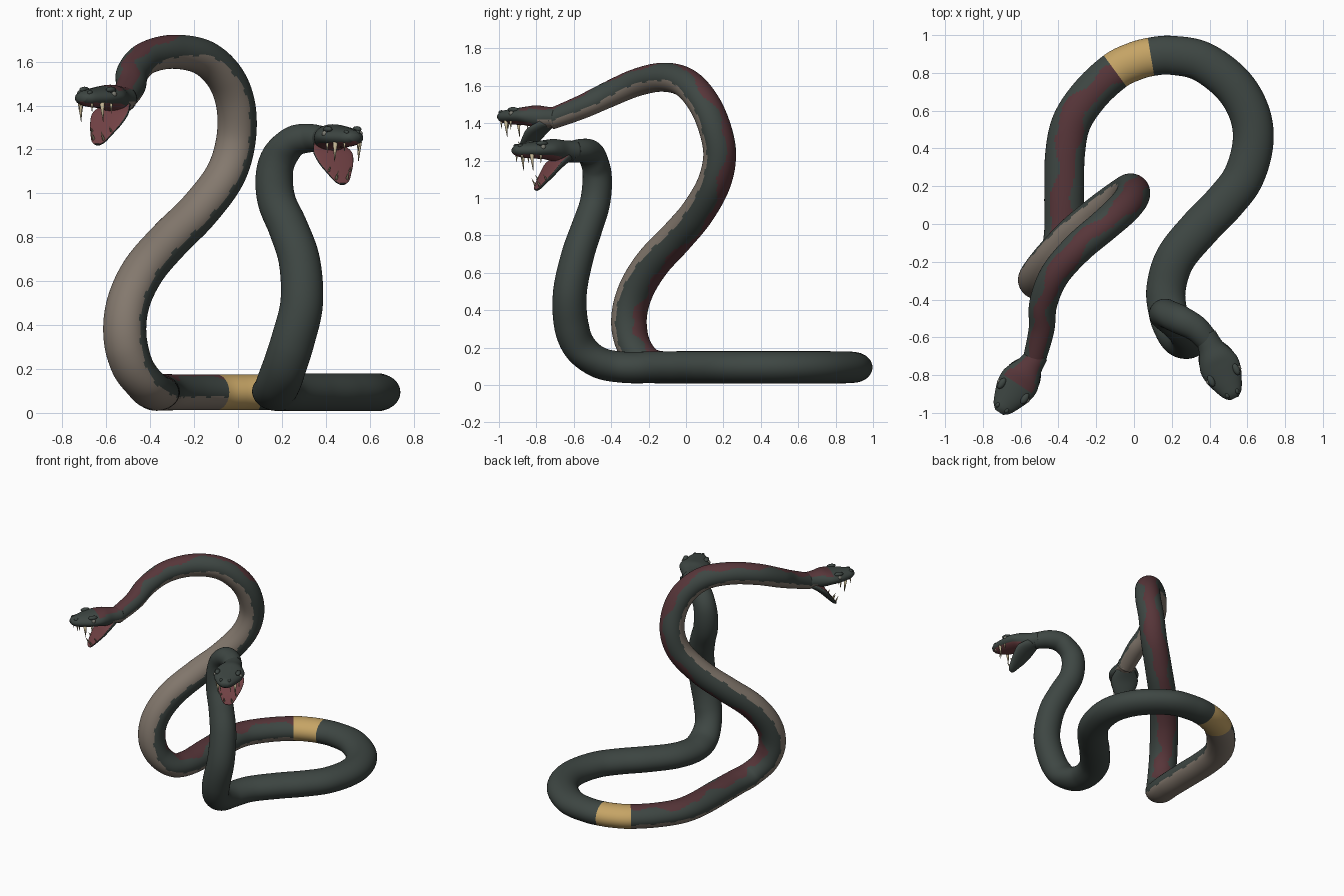
import bpy, bmesh, math
from mathutils import Vector, Matrix

if "Cube" in bpy.data.objects:
    bpy.data.objects.remove(bpy.data.objects["Cube"])

COLORS = {"dark_green": (.048, .062, .056), "maroon": (.095, .036, .041), "belly_beige": (.23, .19, .155),
          "gold": (.56, .37, .13), "mouth_red": (.17, .055, .06), "ivory": (.52, .44, .28), "eye_grey": (.2, .2, .17)}
NAMES = list(COLORS)
MATS = []
for n, c in COLORS.items():
    m = bpy.data.materials.new(n)
    m.diffuse_color = (*c, 1)
    m.use_nodes = True
    m.node_tree.nodes["Principled BSDF"].inputs["Base Color"].default_value = m.diffuse_color
    MATS.append(m)
GREEN, RED, BEIGE, GOLD, MOUTH, IVORY, EYE = range(7)


def finish(bm, name):
    me = bpy.data.meshes.new(name)
    for f in bm.faces:
        f.smooth = True
    bm.to_mesh(me)
    bm.free()
    for m in MATS:
        me.materials.append(m)
    ob = bpy.data.objects.new(name, me)
    bpy.context.collection.objects.link(ob)
    return ob


def smooth_path(rows, steps):
    """Catmull-Rom samples of equal-length tuples, with the path parameter."""
    out = []
    n = len(rows)
    for i in range(n - 1):
        p = [rows[max(i - 1, 0)], rows[i], rows[i + 1], rows[min(i + 2, n - 1)]]
        for k in range(steps + (i == n - 2)):
            t = k / steps
            out.append((i + t, [.5 * (2 * b + (c - a) * t + (2 * a - 5 * b + 4 * c - d) * t * t
                                      + (3 * b - a - 3 * c + d) * t ** 3) for a, b, c, d in zip(*p)]))
    return out


def loft(rings, rule):
    """Skin closed rings; rule(ring, side) gives a material, or None."""
    bm = bmesh.new()
    vs = [[bm.verts.new(p) for p in r] for r in rings]
    n = len(vs[0])
    for i in range(len(vs) - 1):
        for j in range(n):
            k = (j + 1) % n
            f = bm.faces.new((vs[i][j], vs[i][k], vs[i + 1][k], vs[i + 1][j]))
            f.material_index = rule(i, j)
    bm.faces.new(vs[0])
    bm.faces.new(vs[-1])
    bmesh.ops.recalc_face_normals(bm, faces=bm.faces)
    bm.normal_update()
    return bm


# body centre line: x, y, z, radius, direction of the back
BACK = {"u": (0, 0, 1), "t": (.4, .6, .7), "b": (.5, .78, -.2), "y": (0, 1, 0)}
LEFT = [(-.53, -.725, 1.42, .06, "u"), (-.49, -.56, 1.485, .068, "u"), (-.48, -.42, 1.55, .074, "u"),
        (-.42, -.27, 1.615, .079, "u"), (-.30, -.13, 1.645, .083, "u"), (-.16, -.01, 1.62, .086, "t"),
        (-.06, .08, 1.53, .089, "t"), (-.01, .145, 1.4, .091, "b"), (-.01, .18, 1.24, .092, "b"),
        (-.06, .15, 1.08, .094, "b"), (-.18, .06, .92, .096, "b"), (-.31, -.05, .79, .098, "b"),
        (-.43, -.18, .65, .1, "b"), (-.5, -.27, .5, .1, "b"), (-.515, -.305, .35, .1, "b"),
        (-.48, -.28, .21, .1, "t"), (-.41, -.2, .118, .1, "u"), (-.375, -.06, .094, .102, "u"),
        (-.37, .15, .094, .105, "u"), (-.365, .37, .094, .105, "u"), (-.33, .54, .094, .103, "u"),
        (-.23, .69, .094, .102, "u"), (-.10, .81, .094, .102, "u")]
RIGHT = [(0, .86, .094, .102, "u"), (.09, .885, .094, .102, "u"), (.2, .893, .094, .103, "u"),
         (.36, .86, .094, .106, "u"), (.52, .74, .094, .108, "u"), (.61, .59, .094, .108, "u"),
         (.63, .43, .094, .108, "u"), (.58, .25, .094, .108, "u"), (.48, .115, .094, .108, "u"),
         (.35, -.02, .094, .108, "u"), (.22, -.18, .094, .106, "u"), (.17, -.34, .095, .104, "u"),
         (.18, -.47, .122, .102, "u"), (.21, -.57, .205, .1, "t"), (.25, -.615, .33, .099, "y"),
         (.29, -.62, .5, .097, "y"), (.28, -.58, .69, .094, "y"), (.23, -.53, .84, .09, "y"),
         (.178, -.49, .96, .087, "y"), (.165, -.475, 1.07, .085, "y"), (.185, -.48, 1.16, .081, "t"),
         (.25, -.51, 1.235, .076, "u"), (.33, -.555, 1.252, .069, "u"), (.395, -.625, 1.245, .06, "u")]
BAND0 = len(LEFT) - 1
SIDES = 56

samples = smooth_path([r[:4] + BACK[r[4]] for r in LEFT + RIGHT], 10)
pts = [Vector(s[1][:3]) for s in samples]
rings = []
for i, (u, s) in enumerate(samples):
    t = (pts[min(i + 1, len(pts) - 1)] - pts[max(i - 1, 0)]).normalized()
    d = Vector(s[4:])
    d = (d - t * d.dot(t)).normalized()
    side = t.cross(d)
    r = s[3]
    h = r * (.8 + .13 * min(1, max(0, (s[2] - .094) / .2)))
    rings.append([pts[i] + d * h * math.cos(a) + side * r * math.sin(a)
                  for a in (2 * math.pi * j / SIDES for j in range(SIDES))])


def body_rule(i, j):
    u = samples[i][0]
    a = (j + .5) * 360 / SIDES
    off = min(a, 360 - a)           # angle away from the back
    sign = 1 if a < 180 else -1
    if u >= BAND0 + 2:
        return GREEN
    if u >= BAND0:
        return GOLD
    if off > 104 + 3 * math.sin(u * 9):
        return BEIGE
    wave = 34 + 13 * math.sin(u * 2.3 + sign * .7) + 8 * math.sin(u * 5.1 + sign * 1.9)
    return RED if off < wave else GREEN


finish(loft(rings, body_rule), "snake_body")

# head profiles: forward, height, half width, half height
SKULL = [(-.02, 0, .058, .054), (.05, 0, .068, .058), (.11, .005, .093, .06), (.16, .008, .106, .052),
         (.22, .006, .098, .046), (.28, .004, .075, .04), (.325, .004, .052, .032), (.35, .004, .025, .016)]
JAW = [(.05, -.02, .065, .045), (.11, -.06, .095, .045), (.15, -.11, .085, .035),
       (.185, -.155, .06, .028), (.21, -.19, .038, .02), (.22, -.205, .018, .012)]
JAW_IN = Vector((.79, 0, .61))


def spike(bm, base, direction, length, r):
    d = Vector(direction).normalized()
    mat = Matrix.Translation(Vector(base) + d * length / 2) @ d.to_track_quat('Z', 'Y').to_matrix().to_4x4()
    bmesh.ops.create_cone(bm, cap_ends=True, segments=10, radius1=r, radius2=r * .08, depth=length, matrix=mat)


def ball(bm, p, r, scale, mat):
    m = Matrix.Translation(p) @ Matrix.Diagonal((*scale, 1))
    res = bmesh.ops.create_icosphere(bm, subdivisions=2, radius=r, matrix=m)
    for f in {f for v in res["verts"] for f in v.link_faces}:
        f.material_index = mat


def head(tag, origin, forward, striped):
    f = Vector((*forward, 0)).normalized()
    left = Vector((0, 0, 1)).cross(f)
    place = Matrix((f, left, (0, 0, 1))).transposed().to_4x4()
    place.translation = origin
    ang = [2 * math.pi * j / 32 for j in range(32)]

    # skull with upper jaw
    rr = [[Vector((s, w * math.cos(a), z + h * math.sin(a))) for a in ang]
          for _, (s, z, w, h) in smooth_path(SKULL, 5)]
    bm = loft(rr, lambda i, j: GREEN)
    for fc in bm.faces:
        c, n = fc.calc_center_median(), fc.normal
        if c.x > .1 and n.z < -.75:
            fc.material_index = MOUTH
        elif striped and c.x < .17 and n.z > .8:
            fc.material_index = RED
        elif striped and c.x < .06 and n.z < -.3:
            fc.material_index = BEIGE
    bm.transform(place)
    finish(bm, tag + "_skull")

    # dropped lower jaw with red inside
    rr = [[Vector((s, w * math.cos(a), z)) + JAW_IN * h * math.sin(a) * (1 if math.sin(a) < 0 else .2) for a in ang]
          for _, (s, z, w, h) in smooth_path(JAW, 5)]
    bm = loft(rr, lambda i, j: GREEN)
    for fc in bm.faces:
        if fc.normal.dot(JAW_IN) > .75:
            fc.material_index = MOUTH
    bm.transform(place)
    finish(bm, tag + "_lower_jaw")

    # fangs and small teeth
    bm = bmesh.new()
    for y in (-1, 1):
        spike(bm, (.27, y * .06, -.015), (-.1, 0, -1), .09, .012)
        spike(bm, (.315, y * .035, -.015), (0, 0, -1), .045, .007)
        spike(bm, (.225, y * .08, -.02), (0, 0, -1), .045, .007)
        spike(bm, (.207, y * .027, -.185), (.6, 0, 1), .045, .007)
        spike(bm, (.18, y * .052, -.15), (.7, 0, .9), .03, .006)
    for fc in bm.faces:
        fc.material_index = IVORY
    bm.transform(place)
    finish(bm, tag + "_teeth")

    # eyes and brows
    bm = bmesh.new()
    for y in (-1, 1):
        ball(bm, (.215, y * .09, .022), .014, (1, .8, 1), EYE)
        ball(bm, (.215, y * .073, .042), .026, (1.3, .7, .55), GREEN)
        ball(bm, (.32, y * .028, .028), .014, (1.2, .8, .8), GREEN)
    bm.transform(place)
    finish(bm, tag + "_eyes")


head("left_head", (-.52, -.705, 1.43), (-.55, -.83), True)
head("right_head", (.385, -.605, 1.25), (.42, -.91), False)
